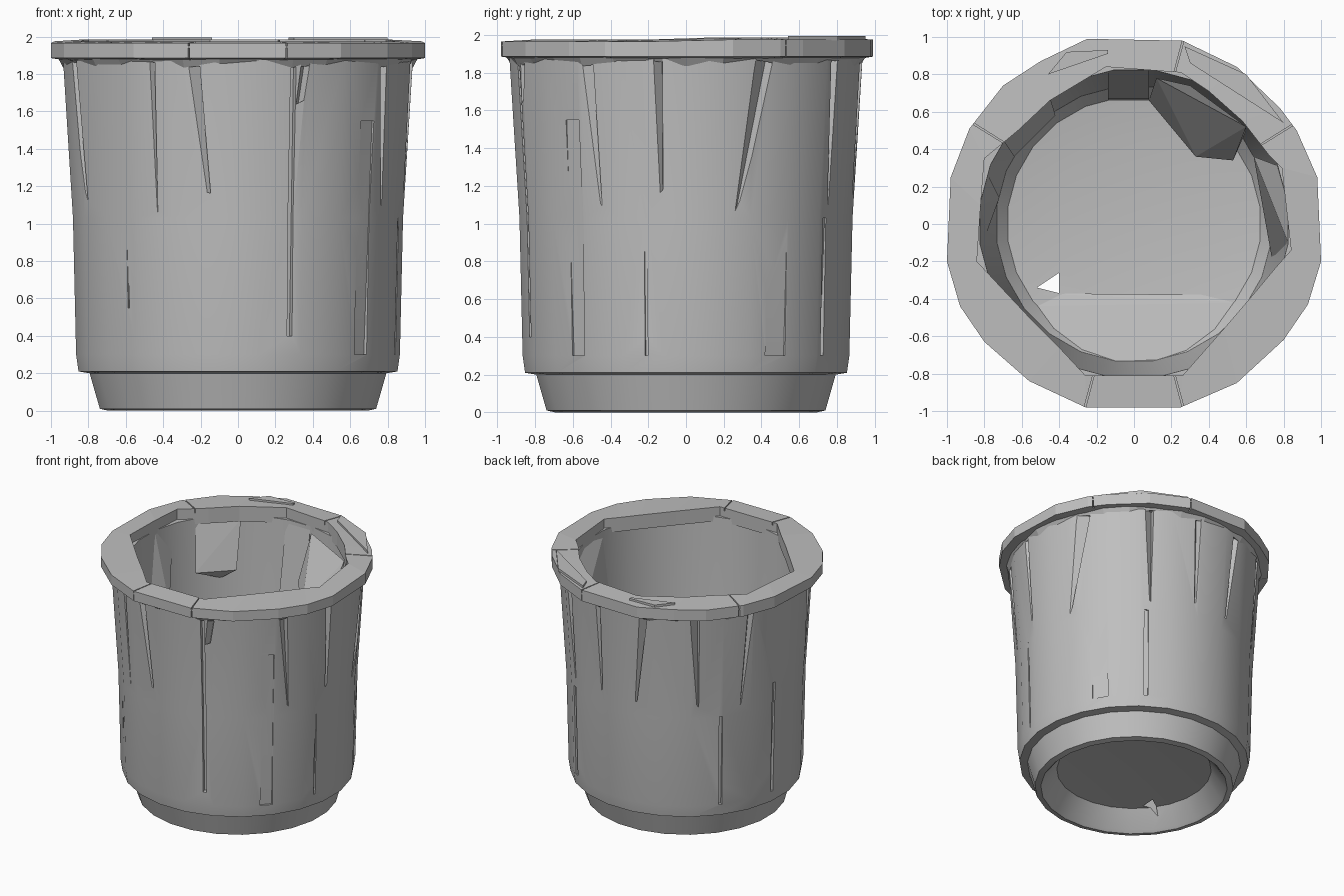
import bpy, bmesh
from math import sin, cos, radians

cube = bpy.data.objects.get("Cube")
if cube:
    bpy.data.objects.remove(cube, do_unlink=True)

grey = bpy.data.materials.new("plain grey")
grey.use_nodes = True
GREY = (0.52, 0.52, 0.52, 1)
grey.diffuse_color = GREY
grey.node_tree.nodes["Principled BSDF"].inputs["Base Color"].default_value = GREY


def finish(bm, name):
    """Turn a bmesh into a named grey object."""
    bmesh.ops.recalc_face_normals(bm, faces=bm.faces[:])
    mesh = bpy.data.meshes.new(name)
    bm.to_mesh(mesh)
    bm.free()
    mesh.materials.append(grey)
    obj = bpy.data.objects.new(name, mesh)
    bpy.context.collection.objects.link(obj)
    return obj


def bridge(bm, a, b):
    for i in range(len(a)):
        j = (i + 1) % len(a)
        bm.faces.new((a[i], a[j], b[j], b[i]))


def add_hull(bm, points):
    verts = [bm.verts.new(p) for p in points]
    bmesh.ops.convex_hull(bm, input=verts)


def polar(angle, radius, z):
    return (radius * cos(radians(angle)), radius * sin(radians(angle)), z)


def activate(obj):
    bpy.ops.object.select_all(action="DESELECT")
    obj.select_set(True)
    bpy.context.view_layer.objects.active = obj


def cut(target, cutter):
    """Subtract the cutter, then discard it."""
    mod = target.modifiers.new("cuts", "BOOLEAN")
    mod.operation, mod.solver = "DIFFERENCE", "EXACT"
    mod.object, mod.use_self = cutter, True
    activate(target)
    bpy.ops.object.modifier_apply(modifier=mod.name)
    bpy.data.objects.remove(cutter, do_unlink=True)


# Pot wall: one closed profile, from the recess below, up the outside, down the inside
SIDES = 24
profile = [(0.58, 0.15), (0.68, 0.02), (0.7, 0.0), (0.745, 0.01), (0.8, 0.2),
           (0.86, 0.21), (0.873, 0.3), (0.89, 1.03), (0.945, 1.9),
           (0.83, 1.9), (0.78, 0.9), (0.74, 0.32), (0.68, 0.25), (0.45, 0.22)]
bm = bmesh.new()
rings = [[bm.verts.new(polar(360 * (i + 0.5) / SIDES, r, z)) for i in range(SIDES)]
         for r, z in profile]
for low, high in zip(rings, rings[1:]):
    bridge(bm, low, high)
for ring, z in ((rings[0], 0.18), (rings[-1], 0.215)):
    centre = bm.verts.new((0, 0, z))
    for i in range(SIDES):
        bm.faces.new((ring[i], ring[(i + 1) % SIDES], centre))
pot = finish(bm, "pot_body")

# Cuts in the wall: wedge splits below the rim, leaning towards their tips
bm = bmesh.new()
splits = [(-160, 4, 1.05, 6), (-120, 2, 1.03, 1), (-106, 4, 1.06, 7), (-68, 3, 1.5, -2),
          (-35, 4, 1.05, 5), (-10, 3, 1.05, 2), (25, 6, 1.03, -8), (56, 4, 1.05, 2),
          (80, 3, 1.05, 1), (104, 4, 1.05, -4), (128, 4, 1.05, 3), (155, 3, 1.05, -3)]
for angle, width, tip, lean in splits:
    add_hull(bm, [polar(angle - width, 1.0, 1.88), polar(angle + width, 1.0, 1.88),
                  polar(angle + width * 0.6, 0.885, 1.88),
                  polar(angle + lean, 0.88, tip)])


def panel_cut(angle, width, low, high, depth):
    points = []
    for z in (low, high):
        outer = 0.873 + (z - 0.3) * 0.045
        for side in (-width, width):
            points += [polar(angle + side, 1.0, z), polar(angle + side, outer - depth, z)]
    add_hull(bm, points)


# Narrow slits and shallow panels
for panel in [(-71.5, 0.9, 0.4, 1.85, 0.05), (-41, 3, 0.3, 1.55, 0.02),
              (-132, 0.4, 0.55, 1.03, 0.02), (-14, 0.5, 0.3, 1.03, 0.025),
              (33, 4, 0.3, 1.03, 0.015), (56, 1, 0.3, 1.03, 0.03),
              (142, 0.8, 0.3, 1.03, 0.03), (172, 0.8, 0.3, 1.2, 0.03)]:
    panel_cut(*panel)

# Small open triangle through the floor
add_hull(bm, [(x, y, z) for z in (-0.1, 0.6)
              for x, y in ((-0.52, -0.34), (-0.4, -0.26), (-0.4, -0.37))])
cut(pot, finish(bm, "wall_cutter"))
activate(pot)
bpy.ops.object.shade_smooth_by_angle(angle=radians(20))

# Rim: uneven outer outline paired with the faceted opening
outline = [(-.26, -.98, -.26, -.81), (.25, -.98, .26, -.81), (.55, -.85, .48, -.56),
           (.8, -.62, .66, -.35), (.93, -.43, .76, -.23), (1, -.2, .84, -.14),
           (.98, .25, .79, .3), (.87, .5, .72, .37), (.78, .62, .58, .55),
           (.55, .84, .4, .71), (.26, .98, .25, .81), (-.25, .99, -.15, .84),
           (-.5, .87, -.45, .66), (-.7, .74, -.62, .5), (-.88, .51, -.8, .35),
           (-.98, .25, -.82, .1), (-1, -.2, -.84, -.2), (-.93, -.44, -.7, -.35),
           (-.8, -.63, -.55, -.51), (-.56, -.84, -.4, -.66)]
bm = bmesh.new()
loops = [[], [], [], []]
for ox, oy, ix, iy in outline:
    lift = 0.01 if oy > 0 else 0
    for loop, point in zip(loops, ((ox, oy, 1.885), (ox, oy, 1.965 + lift),
                                   (ix, iy, 1.975 + lift), (ix, iy, 1.86))):
        loop.append(bm.verts.new(point))
for k in range(4):
    bridge(bm, loops[k], loops[(k + 1) % 4])
rim = finish(bm, "rim")

# Narrow seams across the rim
bm = bmesh.new()
for angle in (-105, -75, 32, 75, 148):
    for inner, low, high in ((0.6, 1.95, 2.1), (0.97, 1.8, 1.94)):
        add_hull(bm, [polar(angle + side, r, z) for side in (-0.25, 0.25)
                      for r in (inner, 1.1) for z in (low, high)])
cut(rim, finish(bm, "seam_cutter"))

# Thin raised flakes on the rim
bm = bmesh.new()
for flake in [((-.46, .8), (-.36, .92), (-.14, .93), (-.14, .91)),
              ((.27, .95), (.6, .8), (.8, .54), (.3, .86))]:
    add_hull(bm, [(x, y, z) for x, y in flake for z in (1.97, 1.995)])
finish(bm, "rim_flakes")

# Scalloped collar where the wall meets the rim
bm = bmesh.new()
count = 30
levels = [[], [], []]
for i in range(count):
    a = 360 * i / count
    levels[0].append(bm.verts.new(polar(a, 0.9, 1.88)))
    levels[1].append(bm.verts.new(polar(a, 0.935, 1.835 + 0.03 * (i % 3) / 2)))
    levels[2].append(bm.verts.new(polar(a, 0.97, 1.9)))
for k in range(3):
    bridge(bm, levels[k], levels[(k + 1) % 3])
finish(bm, "rim_collar")

# Slanted chunks lining the inside wall, and a low ramp at the front of the floor
chunks = {
    "back_right_lining": [(-.7, .45, 1.87), (-.45, .68, 1.87), (-.64, .36, 1.5),
                          (-.42, .58, 1.5), (-.56, .58, 1.4)],
    "back_lining": [(-.14, .82, 1.87), (.08, .82, 1.87), (-.14, .67, .9),
                    (.08, .67, .9), (-.14, .66, .24), (.08, .66, .24),
                    (-.14, .78, .24), (.08, .78, .24)],
    "back_left_lining": [(.12, .78, 1.87), (.6, .52, 1.87), (.08, .66, 1.5),
                         (.33, .36, 1.5), (.53, .34, 1.5), (.6, .5, 1.45), (.3, .74, 1.45)],
    "right_lining": [(-.8, .3, 1.87), (-.72, .14, 1.3), (-.8, -.08, 1.1),
                     (-.82, .1, 1.87)],
    "left_lining": [(.84, -.14, 1.87), (.74, -.2, .6), (.74, .06, .6),
                    (.64, .36, 1.6), (.8, .3, 1.87)],
    "floor_ramp": [(-.56, -.37, .23), (.58, -.38, .23), (-.2, -.74, .32),
                   (.26, -.72, .32), (-.6, -.44, .25), (.62, -.42, .25), (0, -.7, .2)],
}
for name, points in chunks.items():
    bm = bmesh.new()
    add_hull(bm, points)
    finish(bm, name)
